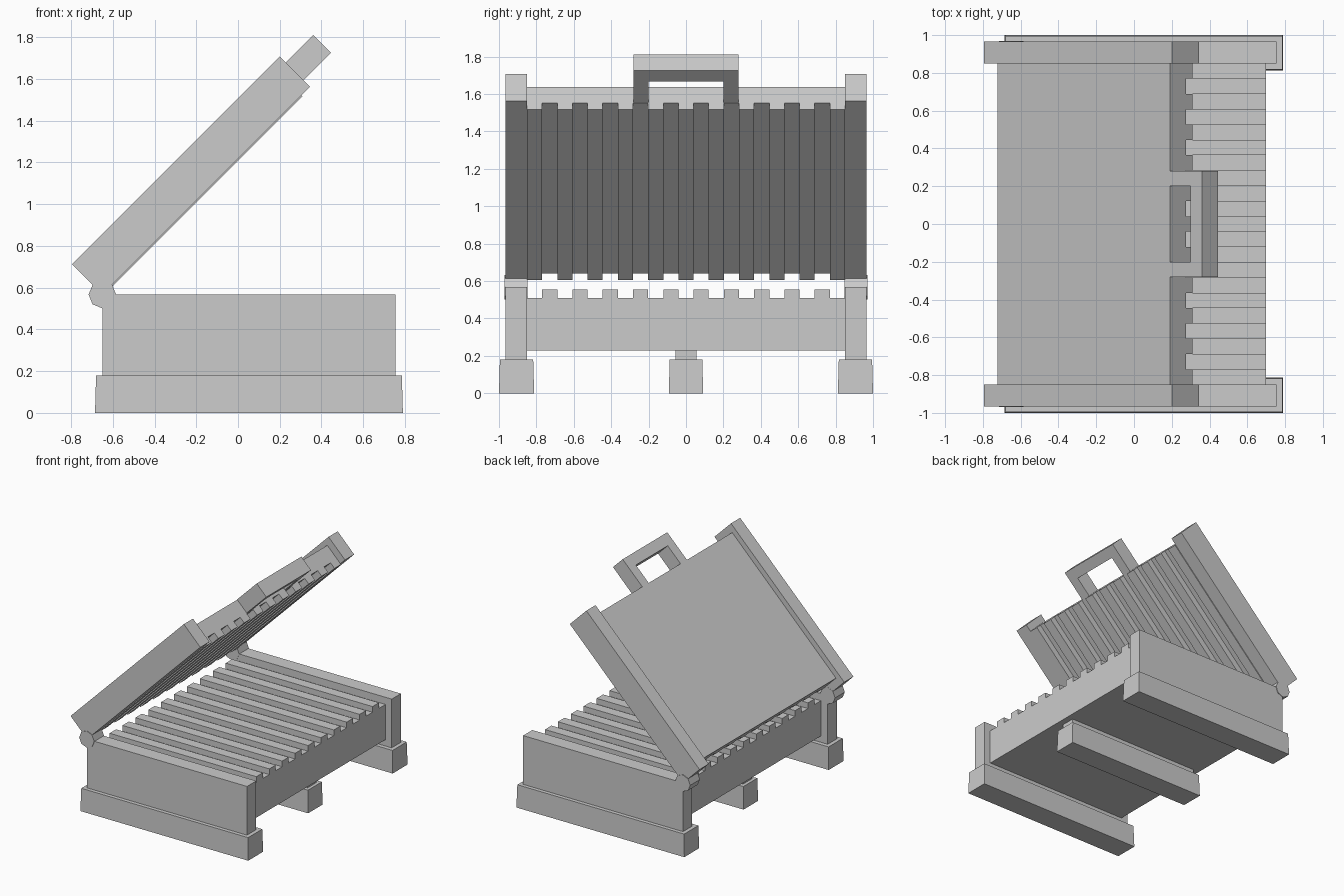
import bpy, bmesh, math

if "Cube" in bpy.data.objects:
    bpy.data.objects.remove(bpy.data.objects["Cube"])

HINGE = (-0.65, 0.0, 0.567)
STRIPS = 21            # alternating ridges and grooves across each plate
HALF = 0.85            # half width of the plates


def finish(name, bm, lid=False):
    bmesh.ops.recalc_face_normals(bm, faces=bm.faces)
    me = bpy.data.meshes.new(name)
    bm.to_mesh(me)
    bm.free()
    ob = bpy.data.objects.new(name, me)
    bpy.context.collection.objects.link(ob)
    if lid:  # lid parts are modelled flat from the hinge, then swung open
        ob.location = HINGE
        ob.rotation_euler = (0, -math.pi / 4, 0)
    return ob


def extrude(name, pts, vec, lid=False):
    """Close a planar outline and extrude it along vec."""
    bm = bmesh.new()
    face = bm.faces.new([bm.verts.new(p) for p in pts])
    new = bmesh.ops.extrude_face_region(bm, geom=[face])["geom"]
    bmesh.ops.translate(bm, vec=vec, verts=[v for v in new if isinstance(v, bmesh.types.BMVert)])
    return finish(name, bm, lid)


def box(name, x, y, z, taper=0.0, lid=False):
    bm = bmesh.new()
    bmesh.ops.create_cube(bm, size=1)
    for v in bm.verts:
        inset = taper if v.co.z > 0 else 0
        v.co = [(a + b) / 2 + math.copysign((b - a) / 2 - (inset if i < 2 else 0), c)
                if i < 2 else (a if c < 0 else b)
                for i, ((a, b), c) in enumerate(zip((x, y, z), v.co))]
    return finish(name, bm, lid)


def ribbed_plate(name, x0, x1, flat, groove, ridge, ridge_parity, lid=False):
    """Plate with a comb-shaped cross-section extruded along x."""
    w = 2 * HALF / STRIPS
    pts = [(x0, -HALF, flat)]
    for i in range(STRIPS):
        z = ridge if i % 2 == ridge_parity else groove
        pts += [(x0, -HALF + i * w, z), (x0, -HALF + (i + 1) * w, z)]
    pts.append((x0, HALF, flat))
    return extrude(name, pts, (x1 - x0, 0, 0), lid)


# Side parts, repeated left and right
for s, side in ((-1, "near"), (1, "far")):
    def span(a, b):
        return tuple(sorted((s * a, s * b)))
    box(f"foot_{side}", (-0.685, 0.79), span(0.812, 1.0), (0, 0.18), taper=0.005)
    box(f"side_panel_{side}", (-0.65, 0.755), span(0.85, 0.965), (0.18, 0.567))
    box(f"lid_rail_{side}", (0, 1.407), span(0.85, 0.965), (0, 0.205), lid=True)

    # Eight-sided hinge barrel
    bm = bmesh.new()
    bmesh.ops.create_cone(bm, cap_ends=True, segments=8, radius1=0.066, radius2=0.066, depth=0.122)
    hinge = finish(f"hinge_{side}", bm)
    hinge.location = (HINGE[0], s * 0.909, HINGE[2])
    hinge.rotation_euler = (math.pi / 2, 0, 0)

# Middle foot and its neck
box("middle_foot", (-0.57, 0.68), (-0.092, 0.092), (0, 0.18), taper=0.005)
box("middle_foot_neck", (-0.54, 0.65), (-0.056, 0.056), (0.18, 0.23))

# Interlocking ribbed plates
ribbed_plate("base_plate", -0.59, 0.70, 0.23, 0.51, 0.555, 1)
ribbed_plate("lid_plate", 0.06, 1.35, 0.163, 0.042, -0.007, 0, lid=True)

# U-shaped handle on the lid
outline = [(1.35, -0.28), (1.594, -0.28), (1.594, 0.28), (1.35, 0.28),
           (1.35, 0.2), (1.509, 0.2), (1.509, -0.2), (1.35, -0.2)]
extrude("lid_handle", [(x, y, 0.045) for x, y in outline], (0, 0, 0.12), lid=True)
